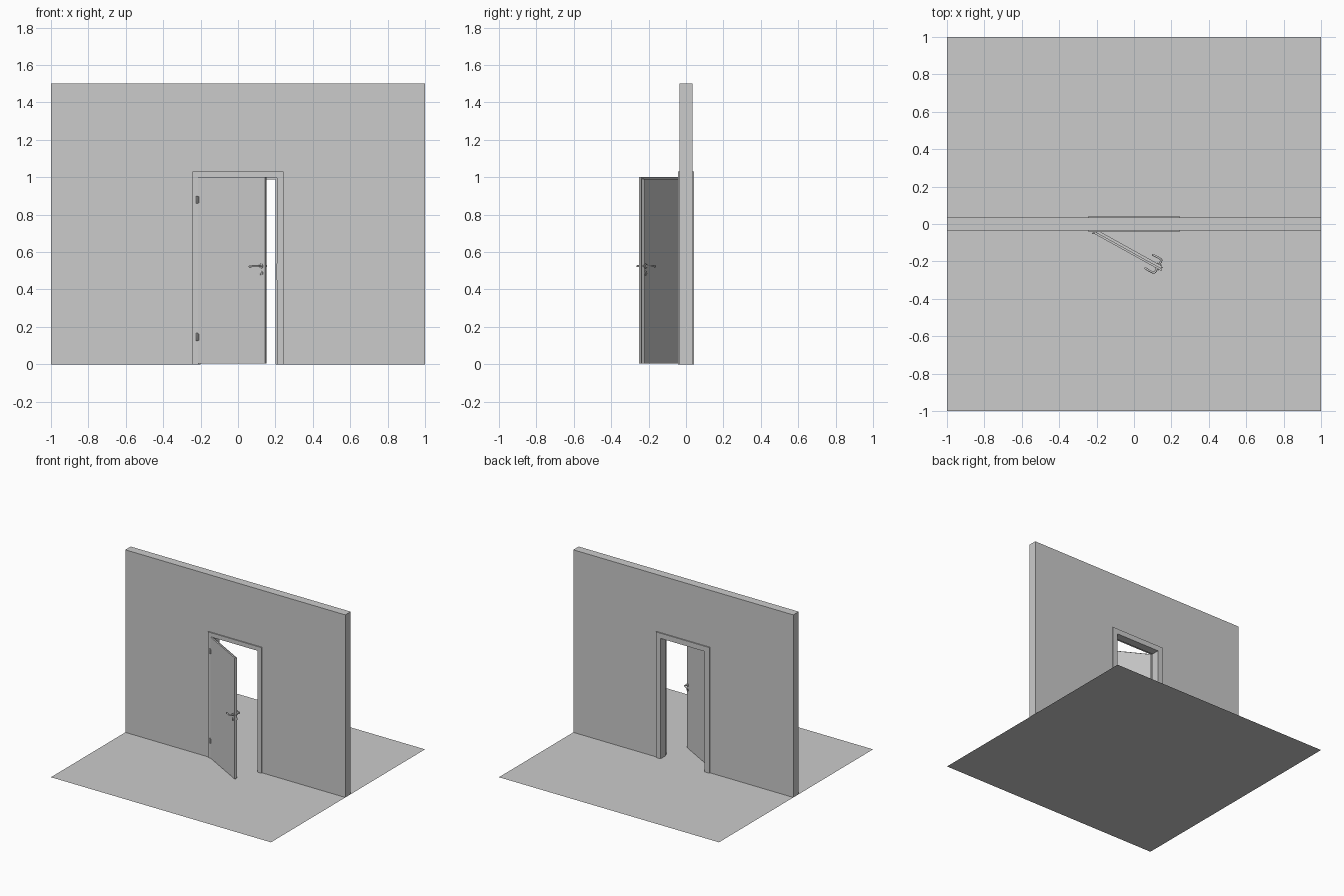
import bpy, bmesh
from math import radians, pi
from mathutils import Matrix, Vector

if "Cube" in bpy.data.objects:
    bpy.data.objects.remove(bpy.data.objects["Cube"])

# Door leaf frame: hinge pivot, opened towards the front
DOOR = Matrix.Translation((-0.222, -0.047, 0)) @ Matrix.Rotation(radians(-29), 4, 'Z')
ROOM = Matrix.Identity(4)
THICK = 0.025


def finish(name, bm, matrix=ROOM, smooth=False):
    bmesh.ops.recalc_face_normals(bm, faces=bm.faces)
    me = bpy.data.meshes.new(name)
    bm.to_mesh(me)
    bm.free()
    ob = bpy.data.objects.new(name, me)
    bpy.context.collection.objects.link(ob)
    ob.matrix_world = matrix
    if smooth:
        bpy.ops.object.select_all(action='DESELECT')
        ob.select_set(True)
        bpy.context.view_layer.objects.active = ob
        bpy.ops.object.shade_smooth_by_angle(angle=radians(35))
    return ob


def box(name, lo, hi, matrix=ROOM, bevel=0):
    lo, hi = Vector(lo), Vector(hi)
    bm = bmesh.new()
    bmesh.ops.create_cube(bm, size=1, matrix=Matrix.Translation((lo + hi) / 2)
                          @ Matrix.Diagonal((*(hi - lo), 1)))
    if bevel:
        bmesh.ops.bevel(bm, geom=bm.edges[:], offset=bevel, segments=2, affect='EDGES', profile=0.5)
    return finish(name, bm, matrix)


def cylinder(name, centre, radius, depth, axis, matrix=ROOM, bevel=0):
    bm = bmesh.new()
    rot = Matrix.Rotation(pi / 2, 4, 'X') if axis == 'Y' else ROOM
    bmesh.ops.create_cone(bm, cap_ends=True, segments=24, radius1=radius, radius2=radius,
                          depth=depth, matrix=Matrix.Translation(centre) @ rot)
    if bevel:
        rims = [e for e in bm.edges if any(len(f.verts) > 4 for f in e.link_faces)]
        bmesh.ops.bevel(bm, geom=rims, offset=bevel, segments=2, affect='EDGES', profile=0.5)
    return finish(name, bm, matrix, True)


# Floor
bm = bmesh.new()
bmesh.ops.create_grid(bm, x_segments=1, y_segments=1, size=1)
finish("floor", bm)

# Wall with doorway
bm = bmesh.new()
outline = [(-1, 0), (-1, 1.5), (1, 1.5), (1, 0), (0.215, 0), (0.215, 1.005), (-0.215, 1.005), (-0.215, 0)]
face = bm.faces.new([bm.verts.new((x, -0.035, z)) for x, z in outline])
ext = bmesh.ops.extrude_face_region(bm, geom=[face])
bmesh.ops.translate(bm, vec=(0, 0.07, 0), verts=[v for v in ext["geom"] if isinstance(v, bmesh.types.BMVert)])
finish("wall", bm)

# Door frame: rebated section swept round the opening
section = [(0.208, -0.044), (0.208, -0.022), (0.2, -0.022), (0.2, 0.044),
           (0.243, 0.044), (0.243, 0.035), (0.215, 0.035), (0.215, -0.035),
           (0.243, -0.035), (0.243, -0.044)]
bm = bmesh.new()
rings = [[bm.verts.new((s * u, y, top * (u + 0.789))) for u, y in section]
         for s, top in ((-1, 0), (-1, 1), (1, 1), (1, 0))]
n = len(section)
for a, b in zip(rings, rings[1:]):
    for i in range(n):
        bm.faces.new((a[i], a[(i + 1) % n], b[(i + 1) % n], b[i]))
bm.faces.new(rings[0])
bm.faces.new(rings[-1])
finish("door_frame", bm)
box("strike_plate", (0.2065, -0.04, 0.45), (0.2085, -0.024, 0.54))

# Door leaf: front lip and narrower core
box("door_lip", (0.009, 0, 0.005), (0.42, 0.012, 1.0), DOOR)
box("door_core", (0.017, 0.012, 0.005), (0.412, THICK, 0.991), DOOR)

# Lock on the door edge
box("lock_plate", (0.411, 0.0135, 0.45), (0.413, 0.0235, 0.56), DOOR)
box("latch_bolt", (0.412, 0.0155, 0.519), (0.418, 0.0215, 0.531), DOOR)

# Hinges
for label, z in (("lower", 0.145), ("upper", 0.88)):
    cylinder(label + "_hinge", (0.004, -0.001, z), 0.005, 0.042, 'Z', DOOR, 0.001)
    box(label + "_hinge_leaf", (0.004, -0.002, z - 0.018), (0.014, 0.001, z + 0.018), DOOR)

# Handle sets on both faces
HX, HZ, KZ = 0.395, 0.525, 0.486
for label, face_y, d in (("front", 0, -1), ("back", THICK, 1)):
    for part, z in (("handle_rose", HZ), ("key_rose", KZ)):
        cylinder(f"{label}_{part}", (HX, face_y + d * 0.002, z), 0.0125, 0.005, 'Y', DOOR, 0.001)
    cylinder(label + "_lock_barrel", (HX, face_y + d * 0.005, KZ + 0.003), 0.004, 0.005, 'Y', DOOR)
    box(label + "_lock_web", (HX - 0.002, face_y + d * 0.005 - 0.0025, KZ - 0.008),
        (HX + 0.002, face_y + d * 0.005 + 0.0025, KZ + 0.002), DOOR)
    # Lever: bent round bar
    path = [(0, 0, 0), (0, 0.020, 0), (-0.002, 0.026, 0), (-0.008, 0.029, 0),
            (-0.030, 0.030, 0), (-0.055, 0.029, -0.002), (-0.060, 0.028, -0.003)]
    cu = bpy.data.curves.new(label + "_lever", 'CURVE')
    cu.dimensions = '3D'
    cu.bevel_depth = 0.0055
    cu.bevel_resolution = 3
    cu.use_fill_caps = True
    sp = cu.splines.new('POLY')
    sp.points.add(len(path) - 1)
    for p, (x, y, z) in zip(sp.points, path):
        p.co = (HX + x, face_y + d * y, HZ + z, 1)
    sp.points[-1].radius = 0.6
    sp.use_smooth = True
    ob = bpy.data.objects.new(label + "_lever", cu)
    bpy.context.collection.objects.link(ob)
    ob.matrix_world = DOOR
